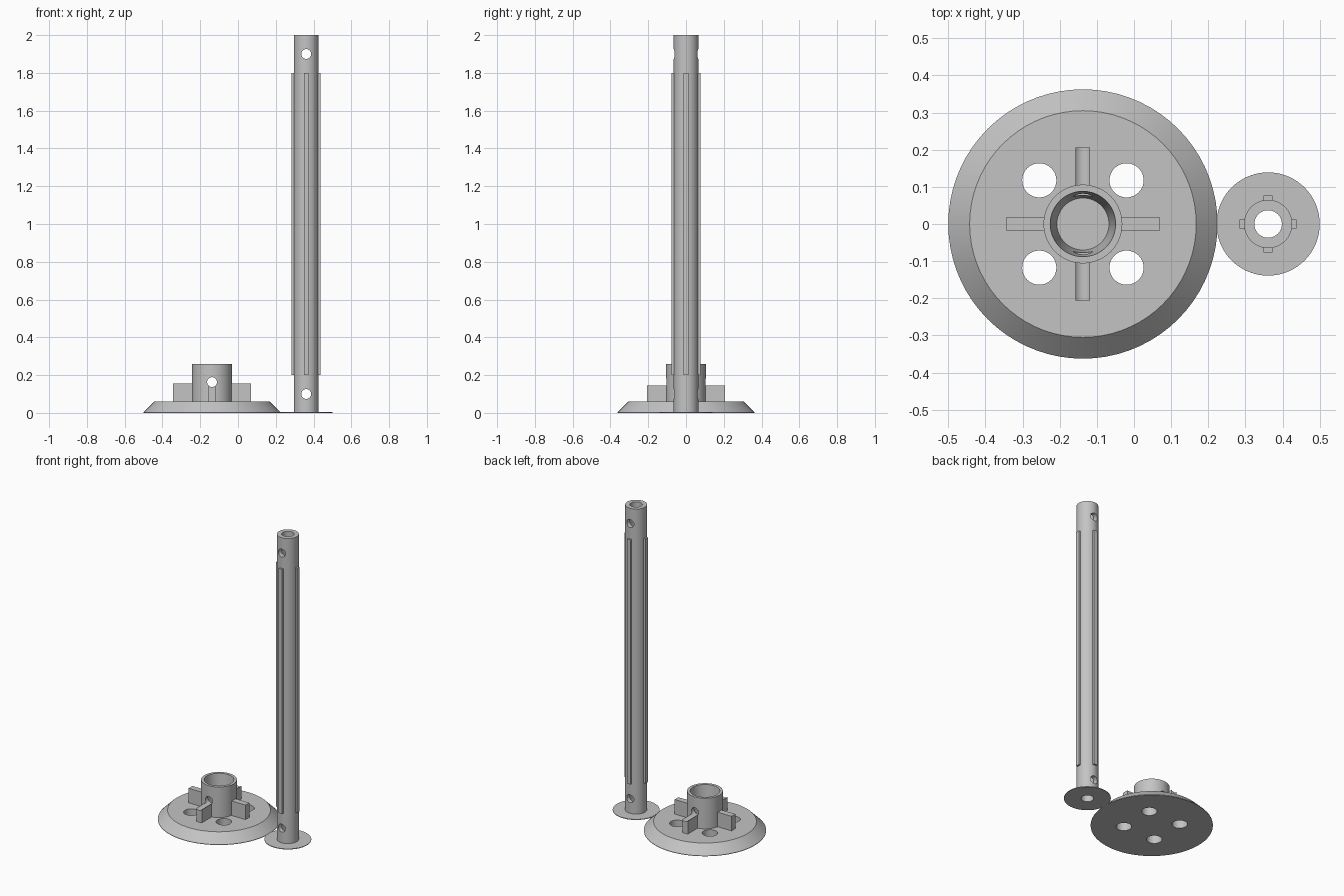
import bpy, bmesh, math
from mathutils import Matrix, Vector

cube = bpy.data.objects.get("Cube")
if cube:
    bpy.data.objects.remove(cube, do_unlink=True)

grey = bpy.data.materials.new("plain grey")
grey.use_nodes = True
colour = (0.55, 0.55, 0.55, 1)
grey.diffuse_color = colour
grey.node_tree.nodes["Principled BSDF"].inputs["Base Color"].default_value = colour

BASE_X, TUBE_X = -0.1375, 0.361
SEGMENTS = 72


def finish(name, bm, location=(0, 0, 0)):
    bmesh.ops.recalc_face_normals(bm, faces=bm.faces)
    mesh = bpy.data.meshes.new(name)
    bm.to_mesh(mesh)
    bm.free()
    mesh.materials.append(grey)
    obj = bpy.data.objects.new(name, mesh)
    obj.location = location
    bpy.context.scene.collection.objects.link(obj)
    return obj


def lathe(name, profile, x):
    """Spin a closed (radius, height) outline around the z axis."""
    bm = bmesh.new()
    verts = [bm.verts.new((r, 0, z)) for r, z in profile]
    edges = [bm.edges.new((a, b)) for a, b in zip(verts, verts[1:] + verts[:1])
             if a.co.x + b.co.x > 0]
    bmesh.ops.spin(bm, geom=verts + edges, cent=(0, 0, 0), axis=(0, 0, 1),
                   angle=math.tau, steps=SEGMENTS, use_merge=False)
    bmesh.ops.remove_doubles(bm, verts=bm.verts, dist=0.0001)
    return finish(name, bm, (x, 0, 0))


def fin(name, x, angle, inner, outer, width, bottom, top):
    """Upright plate pointing outward from an axis at x."""
    bm = bmesh.new()
    size = Vector((outer - inner, width, top - bottom))
    centre = Vector(((inner + outer) / 2, 0, (bottom + top) / 2))
    bmesh.ops.create_cube(bm, size=1, matrix=Matrix.Rotation(angle, 4, "Z")
                          @ Matrix.Translation(centre) @ Matrix.Diagonal(size.to_4d()))
    return finish(name, bm, (x, 0, 0))


def drill(targets, centre, radius, length, along_y=False):
    """Cut a round hole through each target."""
    bm = bmesh.new()
    turn = Matrix.Rotation(math.pi / 2 if along_y else 0, 4, "X")
    bmesh.ops.create_cone(bm, cap_ends=True, segments=40, radius1=radius,
                          radius2=radius, depth=length, matrix=turn)
    cutter = finish("hole_cutter", bm, centre)
    cutter.hide_render = True
    for obj in targets:
        mod = obj.modifiers.new("hole", "BOOLEAN")
        mod.operation, mod.solver, mod.object = "DIFFERENCE", "EXACT", cutter
        bpy.context.view_layer.objects.active = obj
        bpy.ops.object.modifier_apply(modifier=mod.name)
    bpy.data.objects.remove(cutter, do_unlink=True)


# Bevelled base with its tapered socket
base = lathe("base_and_socket", [
    (0, 0), (0.3625, 0), (0.3625, 0.003), (0.305, 0.06), (0.106, 0.06),
    (0.106, 0.26), (0.088, 0.26), (0.07, 0.06), (0, 0.06)], BASE_X)
for sx in (-1, 1):
    for sy in (-1, 1):
        drill([base], (BASE_X + sx * 0.1175, sy * 0.1175, 0.03), 0.046, 0.2)

# Four braces around the socket
braces = [fin(f"socket_brace_{i + 1}", BASE_X, i * math.pi / 2,
              0.093, 0.206, 0.039, 0.058, 0.155) for i in range(4)]

# Pin hole through the socket, grooving the front and back braces
drill([base, braces[1], braces[3]], (BASE_X, 0, 0.163), 0.026, 1, along_y=True)

# Hollow tube with a thin round foot
tube = lathe("tube_and_foot", [
    (0.037, 0), (0.139, 0), (0.139, 0.004), (0.065, 0.004),
    (0.065, 2), (0.037, 2)], TUBE_X)
for z in (0.1, 1.9):
    drill([tube], (TUBE_X, 0, z), 0.026, 0.5, along_y=True)

# Long ribs on the tube
ribs = [fin(f"tube_rib_{i + 1}", TUBE_X, i * math.pi / 2,
            0.055, 0.0765, 0.025, 0.2, 1.8) for i in range(4)]

# Smooth the round walls, keep the edges sharp
for obj in [base, tube] + braces + ribs:
    bpy.ops.object.select_all(action="DESELECT")
    obj.select_set(True)
    bpy.context.view_layer.objects.active = obj
    bpy.ops.object.shade_smooth_by_angle(angle=math.radians(30))
